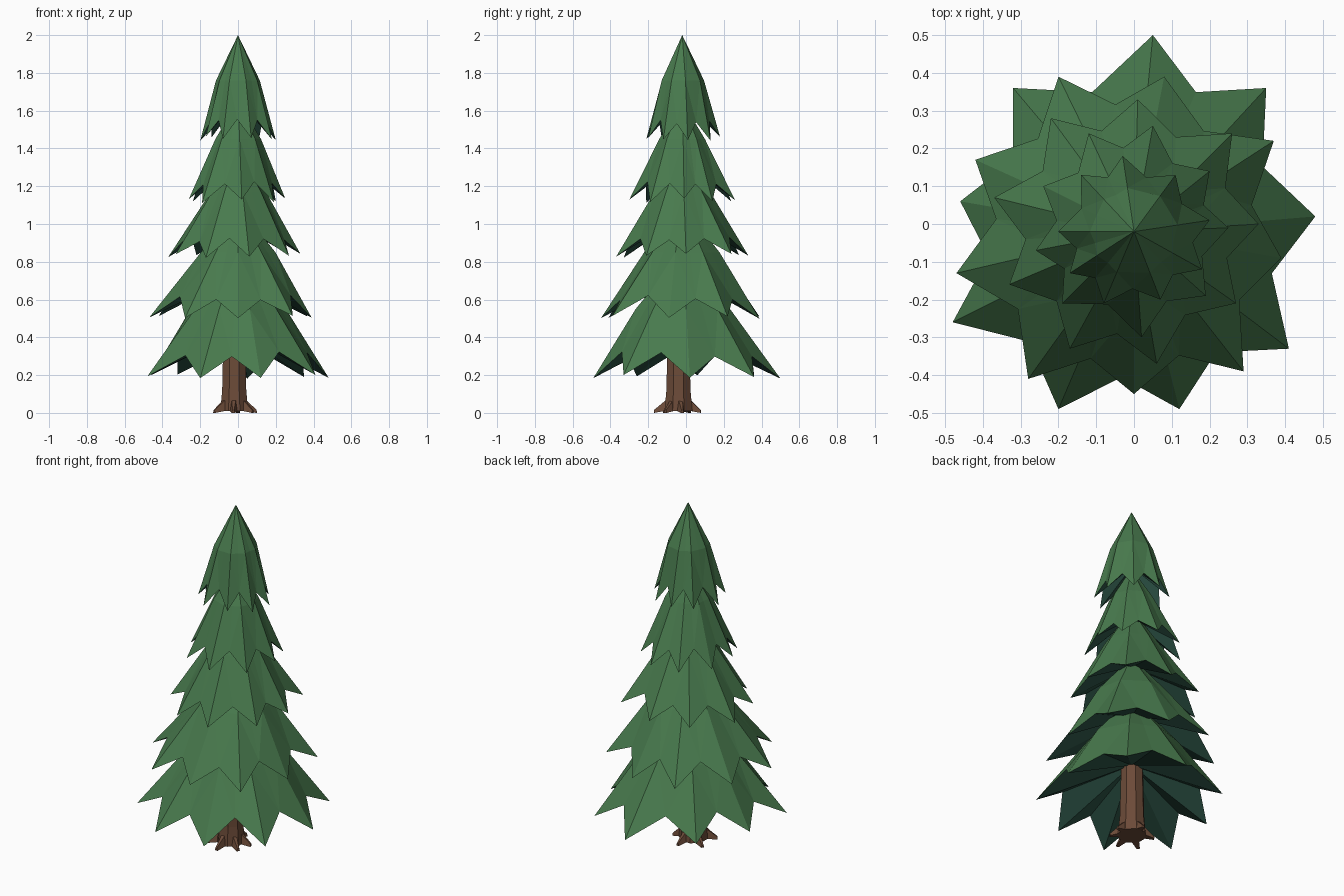
import bpy, bmesh, math, random
from mathutils import Vector

random.seed(4)
cube = bpy.data.objects.get("Cube")
if cube:
    bpy.data.objects.remove(cube, do_unlink=True)


def make_material(name, colour):
    mat = bpy.data.materials.new(name)
    mat.use_nodes = True
    mat.diffuse_color = (*colour, 1)
    mat.node_tree.nodes["Principled BSDF"].inputs["Base Color"].default_value = (*colour, 1)
    return mat


green = make_material("needle green", (0.065, 0.195, 0.075))
shade = make_material("deep underside green", (0.025, 0.085, 0.06))
brown = make_material("bark brown", (0.15, 0.07, 0.04))


def finish(bm, name, *materials):
    mesh = bpy.data.meshes.new(name)
    bm.to_mesh(mesh)
    bm.free()
    for mat in materials:
        mesh.materials.append(mat)
    obj = bpy.data.objects.new(name, mesh)
    bpy.context.collection.objects.link(obj)
    return obj


def bridge(bm, lower, upper, material_index=0):
    """Join two closed rings with quads; a ring of one vertex makes a fan."""
    count = max(len(lower), len(upper))
    for i in range(count):
        j = (i + 1) % count
        corners = [lower[i % len(lower)], lower[j % len(lower)],
                   upper[j % len(upper)], upper[i % len(upper)]]
        face = bm.faces.new(list(dict.fromkeys(corners)))
        face.material_index = material_index


AXIS = Vector((0, -0.02, 0))


def branch_tier(name, tip_z, notch_z, mid_z, mid_r, top_z, tips):
    """Star-shaped skirt: pointed rim, faceted shoulder, peak and hollow underside."""
    bm = bmesh.new()
    points = [Vector((x, y, 0)) / 100 for x, y in tips]
    rim, shoulder = [], []
    for i, tip in enumerate(points):
        following = points[(i + 1) % len(points)]
        notch = AXIS + ((tip + following) / 2 - AXIS) * 0.82
        for point, z, r in ((tip, tip_z + random.uniform(-0.01, 0.015), mid_r * 1.06),
                            (notch, notch_z + random.uniform(-0.015, 0.015), mid_r * 0.98)):
            rim.append(bm.verts.new((point.x, point.y, z)))
            out = AXIS + (point - AXIS).normalized() * r
            shoulder.append(bm.verts.new((out.x, out.y, mid_z)))
    peak = bm.verts.new((AXIS.x, AXIS.y, top_z))
    hollow = bm.verts.new((AXIS.x, AXIS.y, notch_z + 0.12))
    bridge(bm, rim, shoulder)
    bridge(bm, shoulder, [peak])
    bridge(bm, [hollow], rim, 1)
    bmesh.ops.triangulate(bm, faces=[f for f in bm.faces if len(f.verts) > 3])
    bmesh.ops.recalc_face_normals(bm, faces=bm.faces)
    finish(bm, name, green, shade)


# Branch tiers, tip positions in hundredths
branch_tier("bottom_branches", 0.19, 0.31, 0.55, 0.24, 0.85,
            [(48, 2), (35, 36), (5, 50), (-32, 36), (-46, 6),
             (-48, -26), (-20, -49), (12, -49), (41, -33)])
branch_tier("lower_branches", 0.5, 0.61, 0.85, 0.19, 1.1,
            [(37, 22), (8, 39), (-20, 39), (-42, 17), (-47, -13),
             (-28, -41), (0, -45), (29, -39), (39, -9)])
branch_tier("middle_branches", 0.83, 0.92, 1.17, 0.14, 1.4,
            [(33, 0), (26, 24), (1, 33), (-22, 28), (-37, 7),
             (-33, -16), (-17, -33), (6, -37), (27, -21)])
branch_tier("upper_branches", 1.12, 1.22, 1.45, 0.115, 1.65,
            [(25, -1), (20, 14), (5, 26), (-12, 24), (-24, 10),
             (-26, -7), (-19, -21), (2, -30), (19, -19)])
branch_tier("crown_branches", 1.45, 1.54, 1.76, 0.11, 2.0,
            [(20, 1), (11, 13), (-3, 18), (-14, 13), (-20, -2),
             (-17, -13), (-8, -21), (7, -20), (18, -12)])

# Trunk
BASE = Vector((-0.02, -0.04, 0))
bm = bmesh.new()
rings = []
for z, r in ((0.01, 0.08), (0.12, 0.069), (0.5, 0.06)):
    rings.append([bm.verts.new((BASE.x + r * math.cos(a), BASE.y + r * math.sin(a), z))
                  for a in (math.tau * (i + 0.5) / 8 for i in range(8))])
for low, high in zip(rings, rings[1:]):
    bridge(bm, low, high)
bm.faces.new(rings[0][::-1])
bm.faces.new(rings[-1])
finish(bm, "trunk", brown)


# Roots: tapered wedges that slope from the trunk to the ground
def root(name, angle, length):
    out = Vector((math.cos(angle), math.sin(angle), 0))
    side = Vector((-out.y, out.x, 0))
    bm = bmesh.new()
    sections = []
    for r, width, low, high in ((0.045, 0.025, 0.015, 0.085), (length, 0.009, 0, 0.015)):
        centre = BASE + out * r
        sections.append([bm.verts.new(centre + side * s * width + Vector((0, 0, z)))
                         for s, z in ((-1, low), (1, low), (0.5, high), (-0.5, high))])
    bridge(bm, *sections)
    for section in sections:
        bm.faces.new(section)
    bmesh.ops.recalc_face_normals(bm, faces=bm.faces)
    finish(bm, name, brown)


for i, (degrees, length) in enumerate(((10, 0.12), (80, 0.12), (150, 0.12),
                                       (215, 0.13), (268, 0.13), (325, 0.12))):
    root(f"root_{i + 1}", math.radians(degrees), length)
